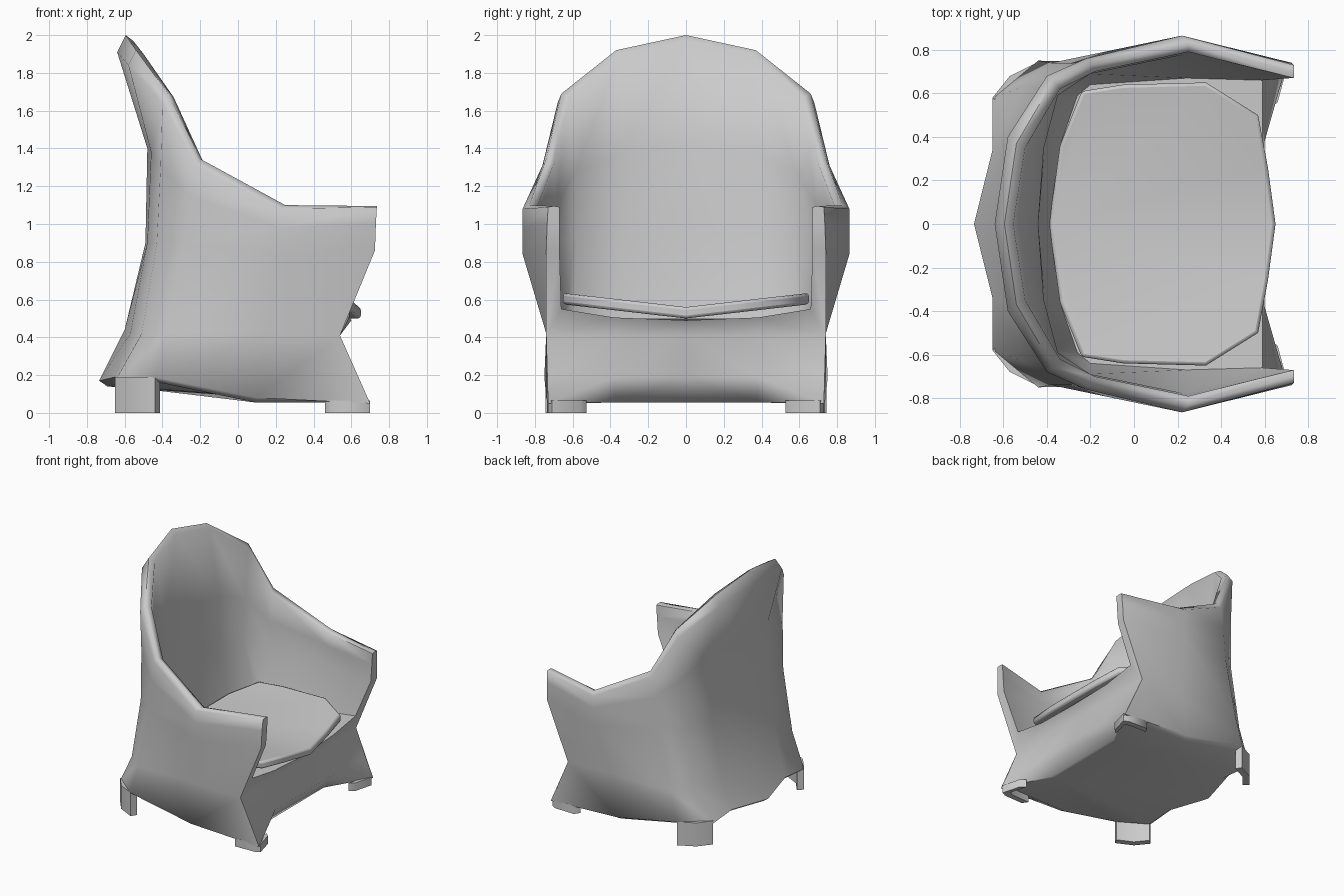
import bpy, bmesh

if "Cube" in bpy.data.objects:
    bpy.data.objects.remove(bpy.data.objects["Cube"])


def finish(name, bm, angle=1.2, bevel=0.0):
    bmesh.ops.recalc_face_normals(bm, faces=bm.faces)
    me = bpy.data.meshes.new(name)
    bm.to_mesh(me)
    bm.free()
    ob = bpy.data.objects.new(name, me)
    bpy.context.collection.objects.link(ob)
    bpy.ops.object.select_all(action='DESELECT')
    ob.select_set(True)
    bpy.context.view_layer.objects.active = ob
    m = ob.modifiers.new("mirror", 'MIRROR')
    m.use_axis = (False, True, False)
    m.merge_threshold = 0.001
    if bevel:
        b = ob.modifiers.new("soft_edges", 'BEVEL')
        b.width, b.segments = bevel, 2
        b.limit_method, b.angle_limit = 'ANGLE', 0.85
    bpy.ops.object.shade_smooth_by_angle(angle=angle)
    return ob


def loft(bm, cols):
    for a, b in zip(cols, cols[1:]):
        for i in range(len(a) - 1):
            bm.faces.new((a[i], b[i], b[i + 1], a[i + 1]))


# outer wall columns from back centre to arm front, hem up to rim
outer = [
    [(-.735, 0, .17), (-.60, 0, .44), (-.49, 0, .9), (-.48, 0, 1.4), (-.64, 0, 1.91), (-.595, 0, 2.0)],
    [(-.65, .34, .19), (-.57, .36, .42), (-.48, .36, .9), (-.46, .39, 1.38), (-.58, .40, 1.84), (-.54, .37, 1.92)],
    [(-.65, .58, .17), (-.51, .63, .42), (-.43, .63, .9), (-.41, .65, 1.3), (-.40, .68, 1.64), (-.37, .66, 1.69)],
    [(-.44, .75, .19), (-.38, .74, .42), (-.28, .74, .9), (-.25, .75, 1.15), (-.22, .76, 1.31), (-.20, .74, 1.345)],
    [(.10, .74, .08), (.15, .74, .42), (.22, .865, .84), (.22, .865, .98), (.22, .865, 1.08), (.25, .83, 1.10)],
    [(.70, .73, .05), (.54, .74, .41), (.725, .74, .86), (.73, .735, 1.0), (.735, .73, 1.09), (.735, .70, 1.095)],
]
# inner wall columns, rim down to seat deck
inner = [
    [(-.555, 0, 1.97), (-.44, 0, 1.42), (-.44, 0, .95), (-.38, 0, .5)],
    [(-.50, .35, 1.90), (-.415, .345, 1.38), (-.41, .345, .95), (-.34, .36, .5)],
    [(-.34, .62, 1.67), (-.35, .59, 1.27), (-.36, .58, .95), (-.26, .59, .5)],
    [(-.18, .70, 1.32), (-.20, .69, 1.1), (-.22, .69, .9), (-.20, .64, .5)],
    [(.25, .79, 1.085), (.24, .79, .98), (.24, .78, .84), (.24, .67, .5)],
    [(.735, .67, 1.09), (.73, .67, 1.0), (.72, .67, .86), (.59, .66, .55)],
]
# front panel columns below the seat: hem, bulge, waist, deck edge
front = [
    [(.51, .37, .06), (.60, .38, .19), (.54, .38, .41), (.59, .38, .505)],
    [(.51, 0, .06), (.60, 0, .19), (.54, 0, .41), (.60, 0, .49)],
]
bm = bmesh.new()
walls = [[bm.verts.new(p) for p in o + i] for o, i in zip(outer, inner)]
panel = [[bm.verts.new(p) for p in c] for c in front]
loft(bm, walls)
arm = walls[-1]
# arm end cap
for cap in ((1, 2, 8, 9), (2, 3, 7, 8), (3, 4, 6, 7), (4, 5, 6)):
    bm.faces.new([arm[i] for i in cap])
# front panel and seat deck
corner = bm.verts.new((.628, .735, .2))
loft(bm, [[arm[0], corner, arm[1], arm[9]]] + panel)
bm.faces.new((arm[0], corner, arm[1]))
bm.faces.new([w[9] for w in walls] + [c[3] for c in panel])
# underside: a narrow lip inside the hem, then strips across the floor
hem = [w[0] for w in walls] + [c[0] for c in panel]
low = [bm.verts.new((v.co.x * .94, v.co.y * .94, max(.055, v.co.z - .03))) for v in hem]
loft(bm, [list(c) for c in zip(hem, low)])
bm.faces.new((low[0], low[1], low[6], low[7]))
bm.faces.new((low[1], low[2], low[3], low[4], low[6]))
bm.faces.new((low[4], low[5], low[6]))
finish("chair_shell", bm)

# thin seat cushion, folded in a shallow V along the centre
bm = bmesh.new()
outline = [(.65, 0), (.615, .26), (.57, .5), (.33, .65), (-.05, .64),
           (-.24, .61), (-.34, .36), (-.39, 0)]
low, high = ([bm.verts.new((x, y, z + .115 * y)) for x, y in outline] for z in (.50, .56))
loft(bm, [list(c) for c in zip(low, high)])
bm.faces.new(low)
bm.faces.new(high)
finish("seat_cushion", bm, bevel=0.015)


# curved corner feet
def foot(name, path, top, inset):
    bm = bmesh.new()
    rings = []
    for x, y in path:
        xi, yi = x * inset, y * inset
        rings.append([bm.verts.new(p) for p in
                      ((x, y, 0), (x, y, top), (xi, yi, top), (xi, yi, 0))])
    for a, b in zip(rings, rings[1:]):
        for i in range(4):
            j = (i + 1) % 4
            bm.faces.new((a[i], b[i], b[j], a[j]))
    bm.faces.new(rings[0])
    bm.faces.new(rings[-1])
    finish(name, bm)


foot("back_feet", [(-.65, .58), (-.57, .68), (-.44, .745)], .19, .94)
foot("front_feet", [(.49, .735), (.66, .73), (.70, .71), (.66, .56)], .065, .94)
